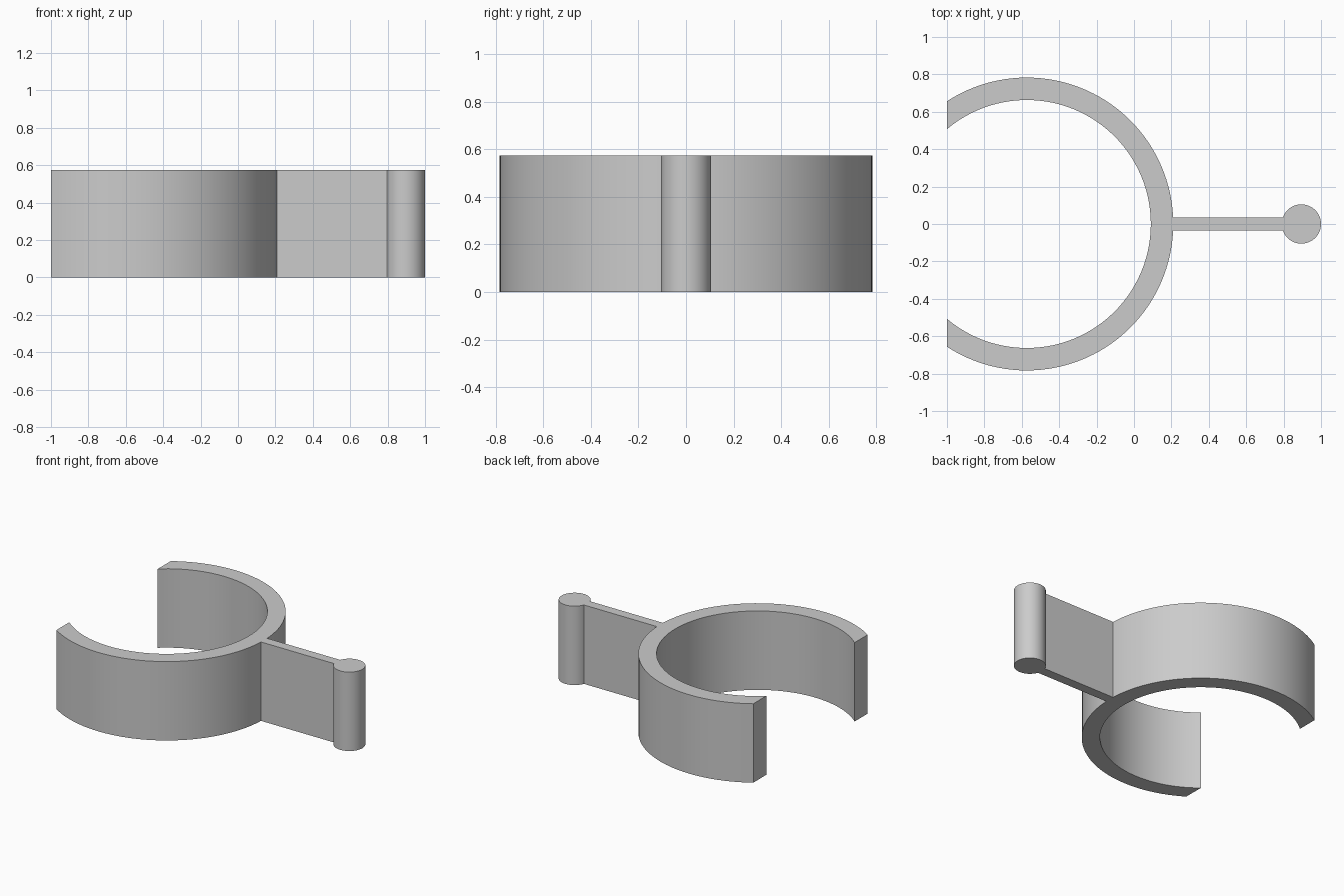
import bpy
import bmesh
from math import acos, asin, cos, sin, pi, radians

cube = bpy.data.objects.get("Cube")
if cube:
    bpy.data.objects.remove(cube, do_unlink=True)

HEIGHT = 0.573
RING_X, OUTER, INNER = -0.573, 0.783, 0.663
KNOB_X, KNOB = 0.895, 0.105
PLATE_HALF = 0.035
CUT_X = -1.0

grey = bpy.data.materials.new("plain grey")
grey.use_nodes = True
colour = (0.6, 0.6, 0.6, 1)
grey.diffuse_color = colour
grey.node_tree.nodes["Principled BSDF"].inputs["Base Color"].default_value = colour


def arc(cx, radius, start, end, steps):
    """Points on an arc centred on the x axis."""
    angles = [start + (end - start) * i / steps for i in range(steps + 1)]
    return [(cx + radius * cos(a), radius * sin(a)) for a in angles]


def extrude_outline(name, points):
    """Closed outline raised into a solid with smooth curved walls."""
    bm = bmesh.new()
    base = bm.faces.new([bm.verts.new((x, y, 0)) for x, y in points])
    raised = bmesh.ops.extrude_face_region(bm, geom=[base], use_keep_orig=True)
    top = [v for v in raised["geom"] if isinstance(v, bmesh.types.BMVert)]
    bmesh.ops.translate(bm, verts=top, vec=(0, 0, HEIGHT))
    bmesh.ops.recalc_face_normals(bm, faces=bm.faces)
    mesh = bpy.data.meshes.new(name)
    bm.to_mesh(mesh)
    bm.free()
    mesh.materials.append(grey)
    obj = bpy.data.objects.new(name, mesh)
    bpy.context.collection.objects.link(obj)
    bpy.ops.object.select_all(action="DESELECT")
    obj.select_set(True)
    bpy.context.view_layer.objects.active = obj
    bpy.ops.object.shade_smooth_by_angle(angle=radians(30))
    return obj


# Angles where the ring is cut open and where the plate joins ring and knob
outer_end = acos((CUT_X - RING_X) / OUTER)
inner_end = acos((CUT_X - RING_X) / INNER)
ring_join = asin(PLATE_HALF / OUTER)
knob_join = pi - asin(PLATE_HALF / KNOB)

# Open ring, straight plate and round knob as one continuous outline
outline = arc(RING_X, OUTER, -outer_end, -ring_join, 40)
outline += arc(KNOB_X, KNOB, -knob_join, knob_join, 48)
outline += arc(RING_X, OUTER, ring_join, outer_end, 40)
outline += arc(RING_X, INNER, inner_end, -inner_end, 80)
extrude_outline("clip_ring_with_handle", outline)
